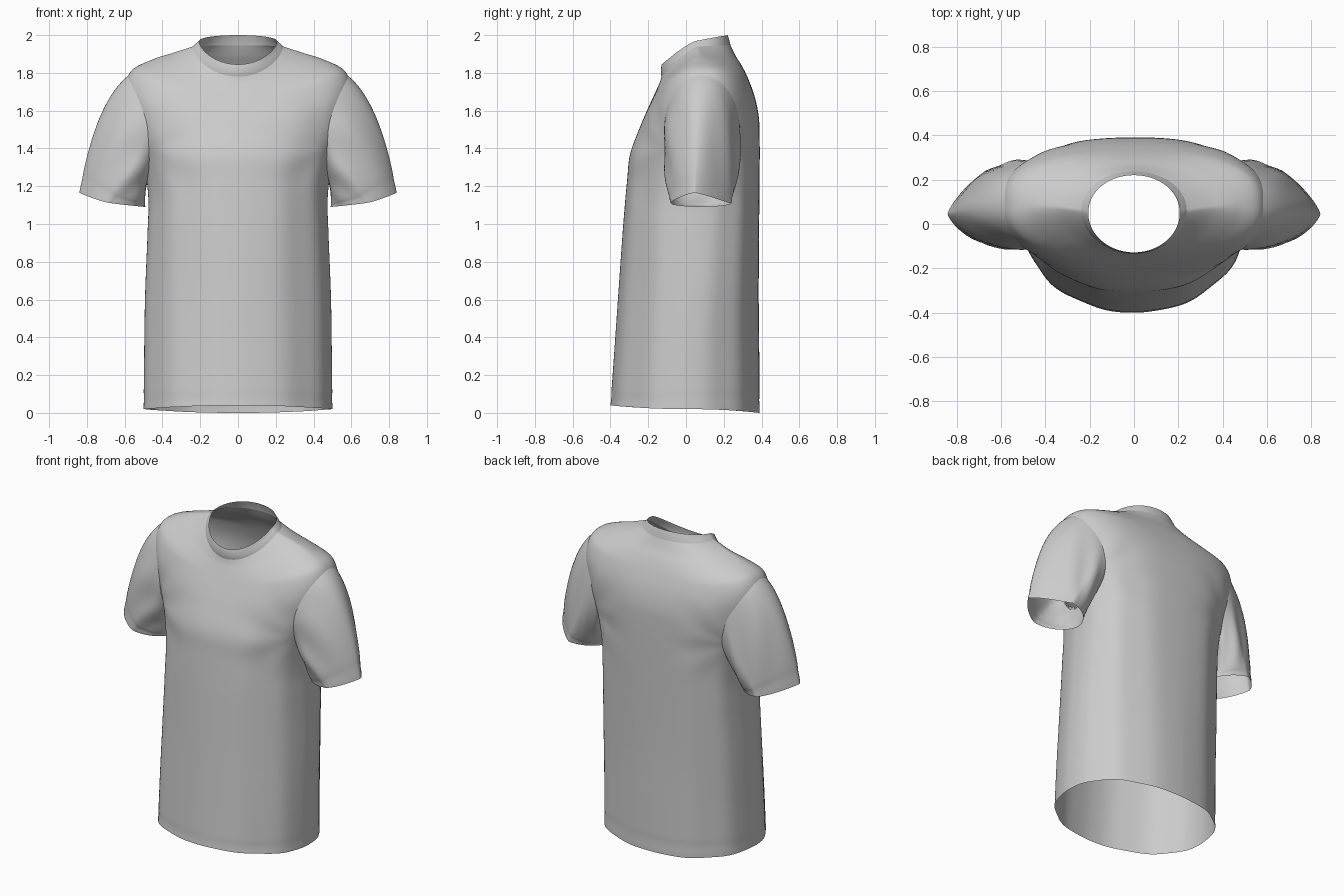
import bpy, bmesh, math
from mathutils import Vector
from mathutils.bvhtree import BVHTree

if "Cube" in bpy.data.objects:
    bpy.data.objects.remove(bpy.data.objects["Cube"])

N = 160   # points around the body
M = 64    # points around a sleeve


def catmull(rows, steps):
    """Smoothly interpolate rows of numbers."""
    out = []
    for i in range(len(rows) - 1):
        a, b = rows[max(i - 1, 0)], rows[i]
        c, d = rows[i + 1], rows[min(i + 2, len(rows) - 1)]
        for k in range(steps):
            t = k / steps
            out.append([0.5 * (2 * q + (r - p) * t + (2 * p - 5 * q + 4 * r - s) * t * t
                               + (3 * q - p - 3 * r + s) * t ** 3)
                        for p, q, r, s in zip(a, b, c, d)])
    out.append(list(rows[-1]))
    return out


def ramp(x, a, b):
    t = max(0, min(1, (x - a) / (b - a)))
    return t * t * (3 - 2 * t)


def power(v, e):
    return math.copysign(abs(v) ** e, v)


def loft(rings):
    """Open tube through a list of closed rings."""
    bm = bmesh.new()
    grid = [[bm.verts.new(p) for p in ring] for ring in rings]
    n = len(rings[0])
    for a, b in zip(grid, grid[1:]):
        for j in range(n):
            k = (j + 1) % n
            bm.faces.new((a[j], a[k], b[k], b[j]))
    bm.normal_update()
    return bm


def finish(bm, name):
    me = bpy.data.meshes.new(name)
    bm.to_mesh(me)
    bm.free()
    for p in me.polygons:
        p.use_smooth = True
    ob = bpy.data.objects.new(name, me)
    bpy.context.collection.objects.link(ob)
    return ob


def body_ring(row, folds=True):
    """Ring through side, front and back points: oval hem, squarer chest, round neck."""
    xs, ys, zs, yf, zf, yb, zb = row
    neck = ramp(zs, 1.8, 1.93)
    e_front = 1.0 - .13 * ramp(zs, .5, 1.5) + .13 * neck
    e_back = .9 - .12 * ramp(zs, .3, 1.4) + .2 * neck
    ring = []
    for j in range(N):
        t = 2 * math.pi * j / N
        c, s = math.cos(t), math.sin(t)
        front = s < 0
        e = e_front if front else e_back
        ye, ze = (yf, zf) if front else (yb, zb)
        zp = 2 - neck * (.75 if front else 1.1)
        x = xs * power(c, e)
        y = ys + (ye - ys) * abs(s) ** e
        z = zs + (ze - zs) * abs(s) ** zp
        if folds:
            # vertical drape folds, fading at the shoulders and the sides
            w = ramp(1.7 - z, 0, .6) * abs(s)
            f = 1 + 0.02 * w * math.sin(10 * t + 0.5 * z) * abs(c)
            # stitched line above the hem
            f -= 0.006 * math.exp(-((z - 0.07) / 0.012) ** 2)
            x, y = x * f, ys + (y - ys) * f
            # soft pull folds from the underarm over the chest and back
            r = math.hypot(abs(x) - 0.5, z - 1.4)
            a = math.atan2(z - 1.4, 0.5 - abs(x))
            y += 0.003 * math.sin(7 * a) * math.exp(-((r - 0.2) / 0.12) ** 2) * abs(s)
        ring.append(Vector((x, y, z)))
    return ring


# Body: side x, y, z / front y, z / back y, z
rows = [
    (.50, .00, .02, -.40, .04, .39, .00),
    (.497, .01, .30, -.38, .32, .388, .30),
    (.492, .03, .62, -.357, .65, .385, .62),
    (.479, .05, .95, -.332, 1.0, .387, .97),
    (.475, .065, 1.14, -.312, 1.23, .39, 1.25),
    (.50, .08, 1.32, -.296, 1.37, .39, 1.46),
    (.56, .08, 1.50, -.245, 1.51, .385, 1.57),
    (.60, .08, 1.68, -.207, 1.60, .365, 1.67),
    (.57, .08, 1.805, -.175, 1.67, .333, 1.76),
    (.46, .08, 1.868, -.152, 1.72, .30, 1.83),
    (.34, .075, 1.907, -.137, 1.755, .263, 1.89),
    (.238, .06, 1.94, -.13, 1.78, .236, 1.945),
]
body = loft([body_ring(r) for r in catmull(rows, 10)])
tree = BVHTree.FromBMesh(body)

# Open the armholes
CY, CZ, RY, RZ = .085, 1.50, .20, .285
hole = []
for f in body.faces:
    if all(abs(v.co.x) > .3 and
           ((v.co.y - CY) / RY) ** 2 + ((v.co.z - CZ) / RZ) ** 2 < 0.98 for v in f.verts):
        hole.append(f)
bmesh.ops.delete(body, geom=hole, context='FACES')
finish(body, "shirt_body")

# Collar band
band = [
    (.238, .06, 1.94, -.13, 1.78, .236, 1.945),
    (.226, .058, 1.952, -.133, 1.80, .232, 1.962),
    (.213, .055, 1.962, -.132, 1.825, .226, 1.983),
    (.206, .05, 1.968, -.128, 1.845, .22, 2.0),
]
finish(loft([body_ring(r, False) for r in catmull(band, 4)]), "collar")

# Sleeve: from the armhole seam on the body out to an almond-shaped cuff
STEPS = 28
rings = [[] for _ in range(STEPS + 1)]
for j in range(M):
    a = 2 * math.pi * j / M
    c, s = math.cos(a), math.sin(a)
    y, z = CY + RY * c, CZ + RZ * s
    hit = tree.ray_cast(Vector((2, y, z)), Vector((-1, 0, 0)))[0]
    start = hit if hit else Vector((.475, y, z))
    up = max(s, 0)
    es = 1.5 if s > 0 else 1.1
    reach = .17 if s > 0 else .18
    end = Vector((.67 + reach * power(s, es), .08 + .16 * power(c, es) - .035 * up,
                  1.11 + (.055 * up ** 2 if s > 0 else .02 * s)))
    ctrl = (start + end) / 2 + Vector((.01 + .035 * up, .03 * c, .17 * up))
    for k in range(STEPS + 1):
        t = k / STEPS
        p = start * (1 - t) ** 2 + ctrl * 2 * t * (1 - t) + end * t * t
        # gathered folds towards the underarm
        w = math.sin(math.pi * t) * abs(c)
        d = .007 * w * math.sin(7 * a + 6 * t)
        # cuff stitch line
        d -= .004 * math.exp(-((t - .92) / .025) ** 2)
        rings[k].append(p + Vector((.5 * s, c, 0)) * d)
sleeves = finish(loft(rings), "sleeves")
sleeves.modifiers.new("Mirror", 'MIRROR').use_mirror_merge = False
